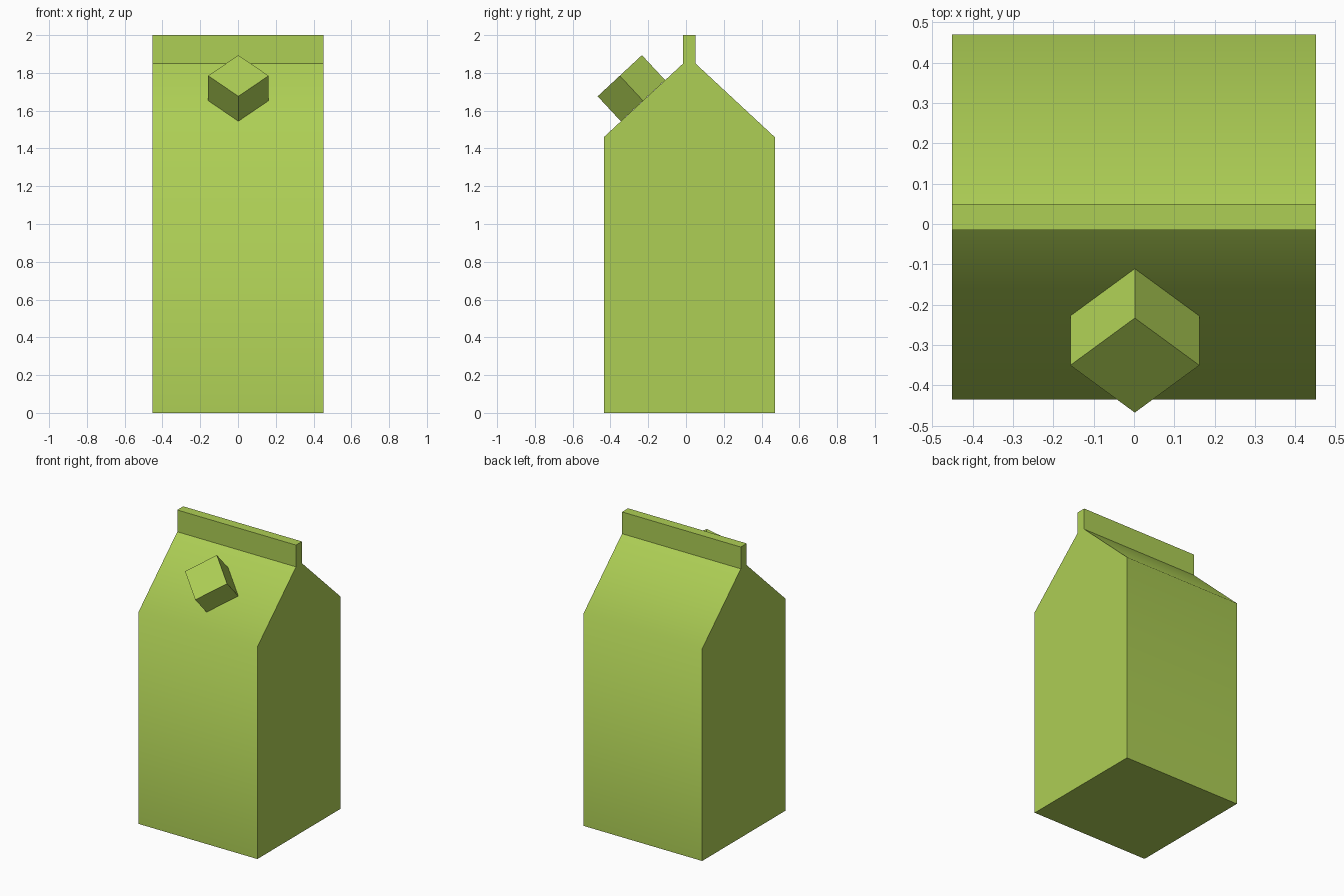
import bpy, bmesh, math
from mathutils import Vector

if "Cube" in bpy.data.objects:
    bpy.data.objects.remove(bpy.data.objects["Cube"])

mat = bpy.data.materials.new("carton_green")
mat.diffuse_color = (0.42, 0.62, 0.09, 1)
mat.use_nodes = True
mat.node_tree.nodes["Principled BSDF"].inputs["Base Color"].default_value = mat.diffuse_color

CY = 0.0175                                   # ridge centre in y
HW, HD, FIN = 0.452, 0.4525, 0.0325           # half width, half depth, half fin
EAVE, RIDGE, TOP = 1.46, 1.85, 2.0


def finish(bm, name):
    bmesh.ops.recalc_face_normals(bm, faces=bm.faces)
    mesh = bpy.data.meshes.new(name)
    bm.to_mesh(mesh)
    bm.free()
    mesh.materials.append(mat)
    obj = bpy.data.objects.new(name, mesh)
    bpy.context.collection.objects.link(obj)
    return obj


# Carton body: gabled side profile with top seal, extruded across x
half = [(HD, 0), (HD, EAVE), (FIN, RIDGE), (FIN, TOP)]
profile = half + [(-y, z) for y, z in reversed(half)]
bm = bmesh.new()
side = bm.faces.new([bm.verts.new((-HW, CY + y, z)) for y, z in profile])
ext = bmesh.ops.extrude_face_region(bm, geom=[side], use_keep_orig=True)
new_verts = [g for g in ext["geom"] if isinstance(g, bmesh.types.BMVert)]
bmesh.ops.translate(bm, verts=new_verts, vec=(2 * HW, 0, 0))
# Only the two eave folds are softly shaded
for f in bm.faces:
    f.smooth = True
for e in bm.edges:
    a, b = e.verts
    e.smooth = (abs(a.co.z - EAVE) < 1e-4 and abs(b.co.z - EAVE) < 1e-4
                and abs(a.co.x - b.co.x) > 0.1)
finish(bm, "carton_body")

# Pour cap: four-sided cylinder standing square on the front roof
height = 0.18
normal = Vector((0, -(RIDGE - EAVE), HD - FIN)).normalized()
bm = bmesh.new()
bmesh.ops.create_cone(bm, cap_ends=True, segments=4,
                      radius1=0.16, radius2=0.16, depth=height)
cap = finish(bm, "pour_cap")
cap.rotation_euler = (math.atan2(RIDGE - EAVE, HD - FIN), 0, 0)
cap.location = Vector((0.002, -0.228, 1.653)) + normal * height / 2
